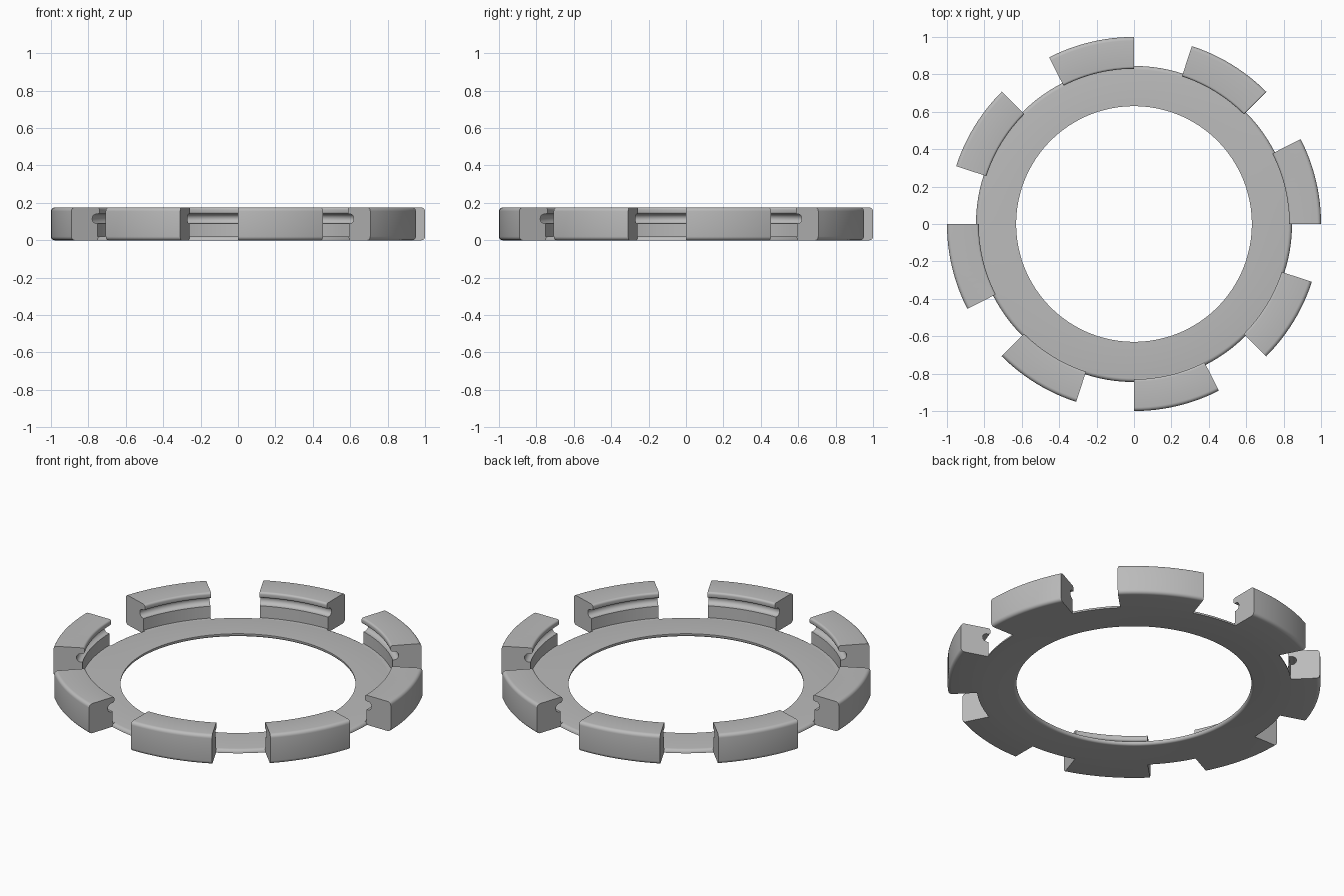
import bpy
import bmesh
from math import cos, sin, pi, radians

if "Cube" in bpy.data.objects:
    bpy.data.objects.remove(bpy.data.objects["Cube"])

grey = bpy.data.materials.new("plain grey")
grey.use_nodes = True
grey.diffuse_color = (0.5, 0.5, 0.5, 1)
grey.node_tree.nodes["Principled BSDF"].inputs["Base Color"].default_value = (0.5, 0.5, 0.5, 1)


def arc(r, z, rad, start, end, steps=5):
    """Points of an arc in the radius-height plane, angles in degrees."""
    angles = [radians(start + (end - start) * i / steps) for i in range(steps + 1)]
    return [(r + rad * cos(a), z + rad * sin(a)) for a in angles]


def sweep(name, profile, start, span, steps):
    """Turn a closed profile about z; a partial turn gets end caps."""
    bm = bmesh.new()
    full = span == 360
    rows = []
    for i in range(steps if full else steps + 1):
        a = radians(start + span * i / steps)
        rows.append([bm.verts.new((r * cos(a), r * sin(a), z)) for r, z in profile])
    n = len(profile)
    for i in range(steps):
        here, after = rows[i], rows[(i + 1) % len(rows)]
        for j in range(n):
            k = (j + 1) % n
            bm.faces.new((here[j], after[j], after[k], here[k]))
    if not full:
        bm.faces.new(rows[0])
        bm.faces.new(rows[-1][::-1])
    bmesh.ops.recalc_face_normals(bm, faces=bm.faces)
    mesh = bpy.data.meshes.new(name)
    bm.to_mesh(mesh)
    bm.free()
    mesh.materials.append(grey)
    obj = bpy.data.objects.new(name, mesh)
    bpy.context.collection.objects.link(obj)
    bpy.ops.object.select_all(action="DESELECT")
    obj.select_set(True)
    bpy.context.view_layer.objects.active = obj
    bpy.ops.object.shade_smooth_by_angle(angle=radians(35))
    return obj


# Thin base ring with a rounded outer rim and a softened lower bore edge
ring_profile = ([(0.63, 0.02)] + arc(0.645, 0.015, 0.015, 180, 270)
                + [(0.845, 0)] + arc(0.825, 0, 0.02, 0, 90))
sweep("base_ring", ring_profile, 0, 360, 144)

# Blocks: rounded outer edges, snap groove and overhanging lip inside
block_profile = ([(0.82, 0)] + arc(0.98, 0.02, 0.02, -90, 0)
                 + arc(0.98, 0.155, 0.02, 0, 90)
                 + arc(0.842, 0.163, 0.012, 90, 180)
                 + arc(0.842, 0.152, 0.012, 180, 270)
                 + arc(0.85, 0.115, 0.025, 90, -90, 10)
                 + [(0.842, 0.09), (0.842, 0.02), (0.82, 0.02)])
for i in range(8):
    sweep(f"rim_block_{i + 1}", block_profile, 45 * i, 27, 12)
